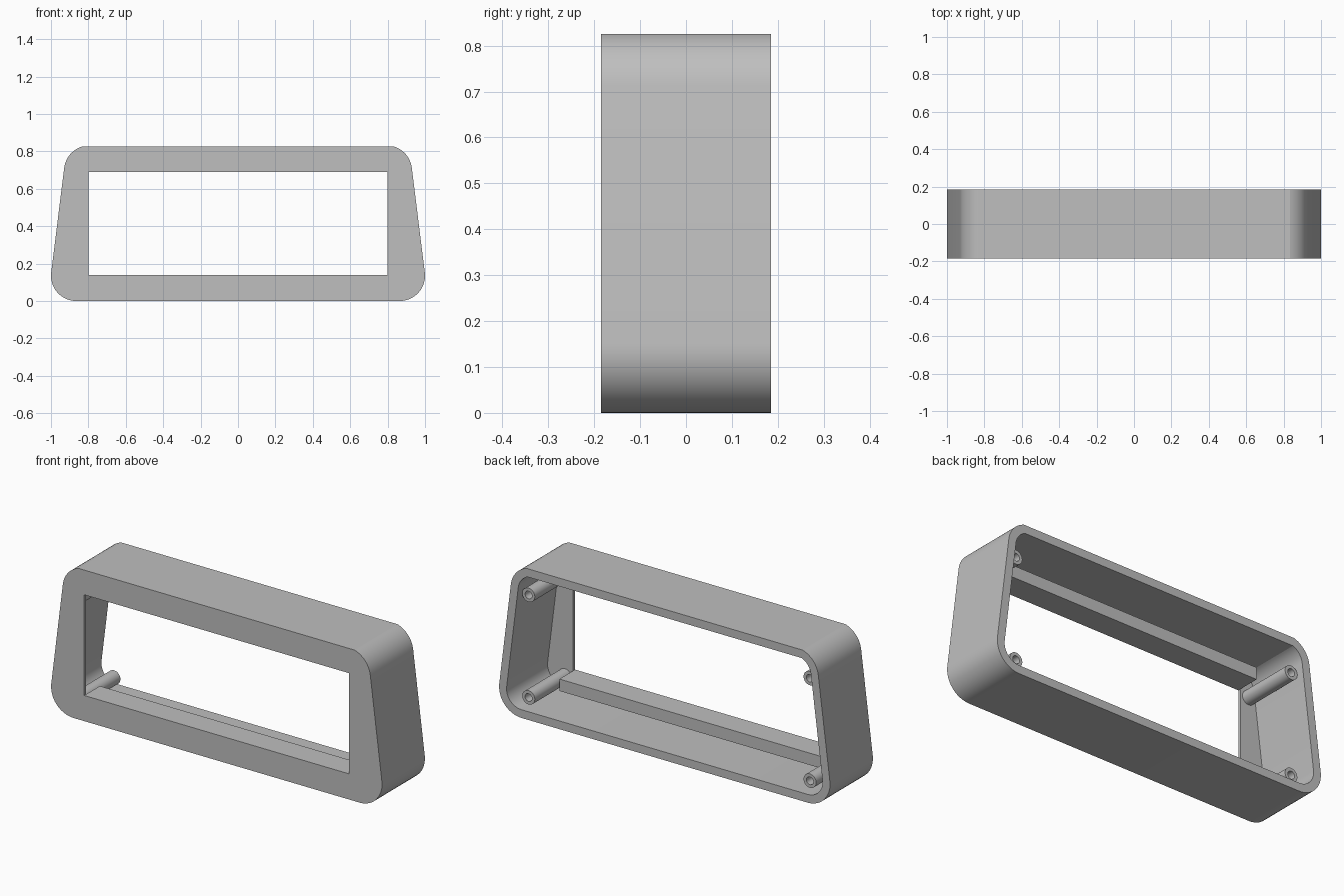
import bpy, bmesh, math

if "Cube" in bpy.data.objects:
    bpy.data.objects.remove(bpy.data.objects["Cube"])

FRONT, BACK = -0.185, 0.185
PLATE = 0.016            # front plate thickness
WALL = 0.045             # side wall thickness
WIN_X, WIN_Z0, WIN_Z1 = 0.8, 0.14, 0.69

grey = bpy.data.materials.new("plain_grey")
grey.diffuse_color = (0.52, 0.52, 0.52, 1)
grey.use_nodes = True
grey.node_tree.nodes["Principled BSDF"].inputs["Base Color"].default_value = grey.diffuse_color


def finish(bm, name):
    bmesh.ops.recalc_face_normals(bm, faces=bm.faces)
    me = bpy.data.meshes.new(name)
    bm.to_mesh(me)
    bm.free()
    me.materials.append(grey)
    ob = bpy.data.objects.new(name, me)
    bpy.context.collection.objects.link(ob)
    bpy.ops.object.select_all(action='DESELECT')
    ob.select_set(True)
    bpy.context.view_layer.objects.active = ob
    bpy.ops.object.shade_smooth_by_angle(angle=math.radians(14))
    return ob


def profile(off):
    """Rounded trapezoid outline, moved inwards by off."""
    r, tilt = 0.135 - off, math.radians(7.1)
    top = math.asin((0.129 - off) / r)
    half = []
    for cx, cz, a0, a1 in ((0.865, 0.135, -math.pi / 2, tilt), (0.795, 0.696, tilt, top)):
        for i in range(13):
            a = a0 + (a1 - a0) * i / 12
            half.append((cx + r * math.cos(a), cz + r * math.sin(a)))
    return half + [(-x, z) for x, z in reversed(half)]


def add_loop(bm, pts, y):
    vs = [bm.verts.new((x, y, z)) for x, z in pts]
    es = [bm.edges.new((vs[i - 1], vs[i])) for i in range(len(vs))]
    return vs, es


def bridge(bm, a, b):
    for i in range(len(a)):
        bm.faces.new((a[i - 1], a[i], b[i], b[i - 1]))


# Housing: rounded shell, open at the back, with a windowed front plate
bm = bmesh.new()
window = [(-WIN_X, WIN_Z0), (WIN_X, WIN_Z0), (WIN_X, WIN_Z1), (-WIN_X, WIN_Z1)]
outer, inner = profile(0), profile(WALL)
of, of_e = add_loop(bm, outer, FRONT)
ob_, _ = add_loop(bm, outer, BACK)
ib, _ = add_loop(bm, inner, BACK)
inf, inf_e = add_loop(bm, inner, FRONT + PLATE)
wf, wf_e = add_loop(bm, window, FRONT)
wb, wb_e = add_loop(bm, window, FRONT + PLATE)
for a, b in ((of, ob_), (ob_, ib), (ib, inf), (wf, wb)):
    bridge(bm, a, b)
bmesh.ops.triangle_fill(bm, edges=of_e + wf_e, use_beauty=True, normal=(0, -1, 0))
bmesh.ops.triangle_fill(bm, edges=inf_e + wb_e, use_beauty=True, normal=(0, 1, 0))
finish(bm, "housing")

# Support rails behind the window's lower and upper edges
for name, z0, z1 in (("lower_rail", WIN_Z0 - 0.065, WIN_Z0), ("upper_rail", WIN_Z1, WIN_Z1 + 0.065)):
    bm = bmesh.new()
    bmesh.ops.create_cube(bm, size=1)
    y0, y1 = FRONT + PLATE, -0.05
    for v in bm.verts:
        v.co = (v.co.x * 2 * WIN_X, (y0 + y1) / 2 + v.co.y * (y1 - y0), (z0 + z1) / 2 + v.co.z * (z1 - z0))
    finish(bm, name)

# Hollow screw posts in the four corners
for side, sx in (("left", -1), ("right", 1)):
    for level, z in (("lower", 0.1), ("upper", 0.66)):
        bm = bmesh.new()
        rings = []
        for r, y in ((0.038, FRONT + PLATE), (0.038, 0.145), (0.021, 0.145), (0.021, FRONT + PLATE)):
            pts = [(sx * 0.85 + r * math.cos(math.tau * i / 32), z + r * math.sin(math.tau * i / 32))
                   for i in range(32)]
            rings.append(add_loop(bm, pts, y)[0])
        for i in range(4):
            bridge(bm, rings[i - 1], rings[i])
        finish(bm, f"{level}_{side}_screw_post")
